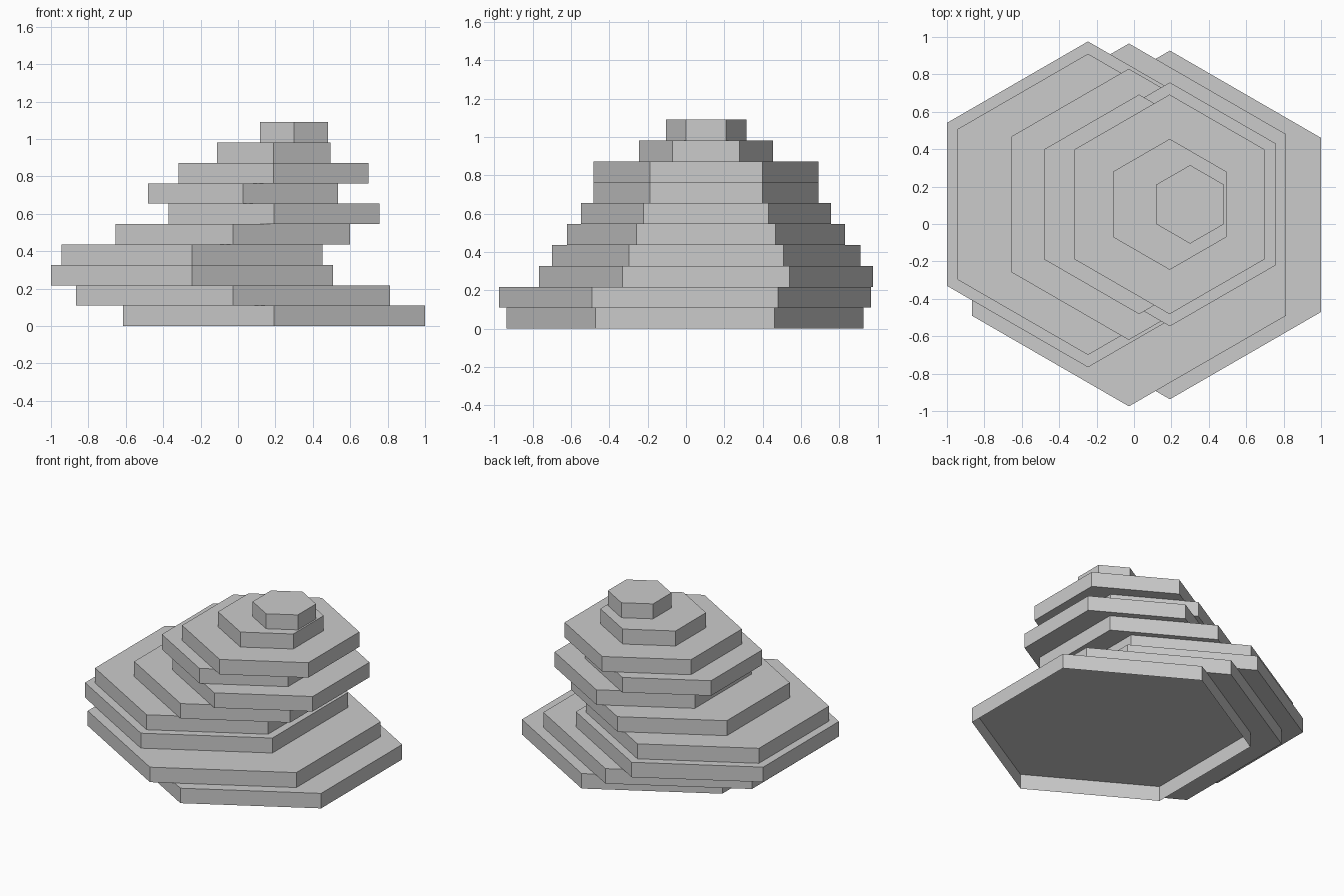
import bpy
import bmesh
from math import sin, cos, radians

if "Cube" in bpy.data.objects:
    bpy.data.objects.remove(bpy.data.objects["Cube"])

STEP = 0.109  # thickness of every slab

# centre x, centre y, corner radius of each slab, bottom to top
SLABS = [
    (0.192, -0.005, 0.932),
    (-0.027, -0.005, 0.970),
    (-0.246, 0.105, 0.871),
    (-0.246, 0.105, 0.805),
    (-0.028, 0.105, 0.725),
    (0.192, 0.105, 0.652),
    (0.027, 0.105, 0.587),
    (0.190, 0.105, 0.587),
    (0.191, 0.105, 0.350),
    (0.300, 0.105, 0.210),
]


def hex_slab(name, cx, cy, r, z, closed_bottom):
    """Six-sided slab with corners pointing along y."""
    bm = bmesh.new()
    rings = []
    for h in (z, z + STEP):
        rings.append([bm.verts.new((cx + r * cos(radians(30 + 60 * i)),
                                    cy + r * sin(radians(30 + 60 * i)), h))
                      for i in range(6)])
    low, high = rings
    for i in range(6):
        j = (i + 1) % 6
        bm.faces.new((low[i], low[j], high[j], high[i]))
    bm.faces.new(high)
    if closed_bottom:
        bm.faces.new(low[::-1])
    mesh = bpy.data.meshes.new(name)
    bm.to_mesh(mesh)
    bm.free()
    obj = bpy.data.objects.new(name, mesh)
    bpy.context.collection.objects.link(obj)


# stacked rock slabs; the lowest is open underneath
for n, (cx, cy, r) in enumerate(SLABS):
    hex_slab(f"rock_slab_{n + 1}", cx, cy, r, n * STEP, n > 0)
